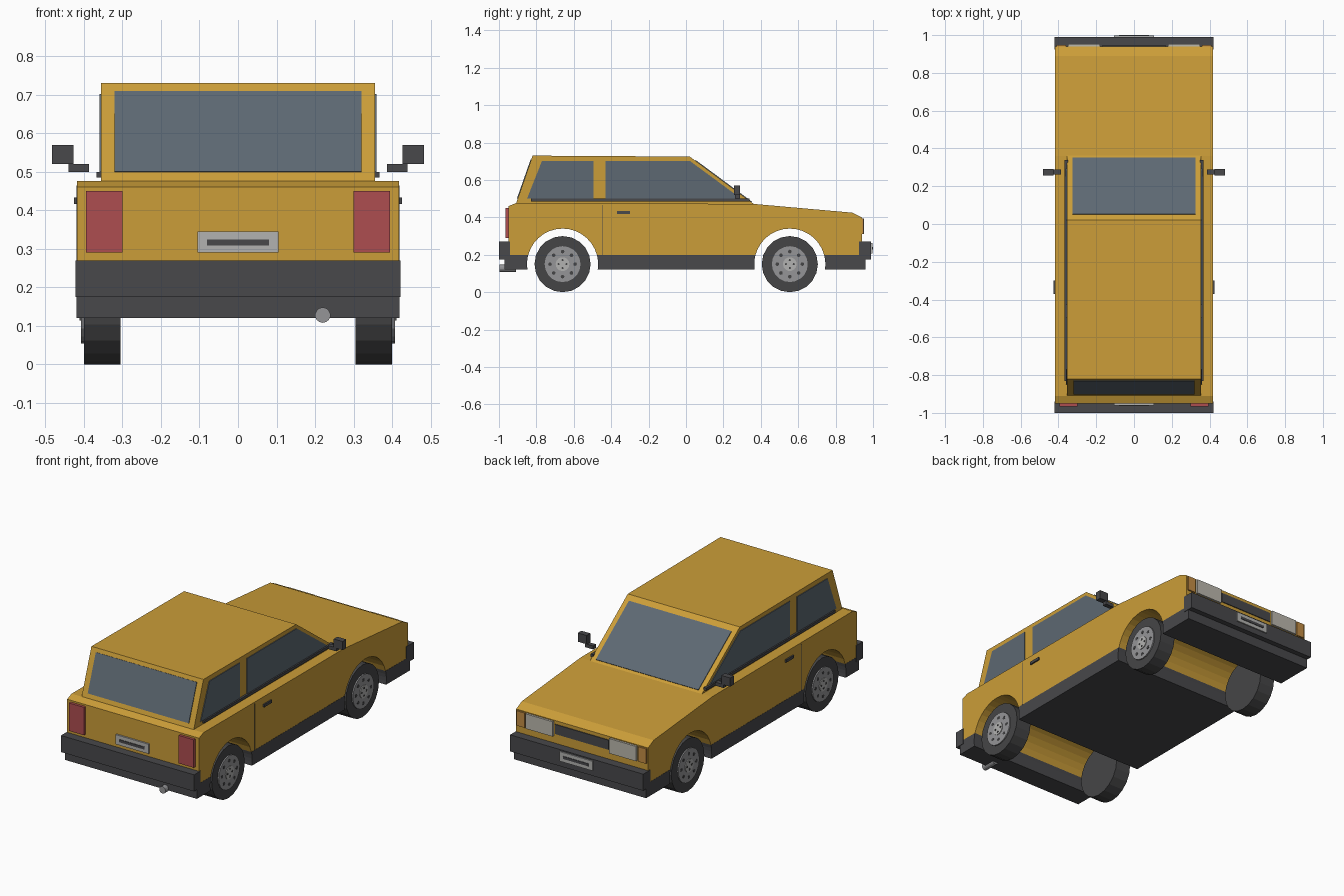
import bpy, bmesh
from math import sin, cos, pi, asin, hypot

if "Cube" in bpy.data.objects:
    bpy.data.objects.remove(bpy.data.objects["Cube"])


def material(name, r, g, b):
    m = bpy.data.materials.new(name)
    m.diffuse_color = (r, g, b, 1)
    m.use_nodes = True
    m.node_tree.nodes["Principled BSDF"].inputs["Base Color"].default_value = m.diffuse_color
    return m


PAINT = material("ochre_paint", 0.60, 0.34, 0.04)
DARK = material("dark_plastic", 0.065, 0.065, 0.07)
TYRE = material("rubber", 0.06, 0.06, 0.062)
GLASS = material("glass", 0.11, 0.14, 0.17)
RED = material("red_lens", 0.42, 0.075, 0.08)
AMBER = material("amber_lens", 0.55, 0.27, 0.06)
LENS = material("clear_lens", 0.50, 0.48, 0.42)
METAL = material("metal", 0.30, 0.30, 0.31)
PLATE = material("plate_grey", 0.45, 0.45, 0.44)


def prism(name, profile, x0, x1, mat):
    """Extrude a (y, z) outline from x0 to x1."""
    bm = bmesh.new()
    face = bm.faces.new([bm.verts.new((x0, y, z)) for y, z in profile])
    ext = bmesh.ops.extrude_face_region(bm, geom=[face])
    verts = [v for v in ext["geom"] if isinstance(v, bmesh.types.BMVert)]
    bmesh.ops.translate(bm, verts=verts, vec=(x1 - x0, 0, 0))
    bmesh.ops.recalc_face_normals(bm, faces=bm.faces)
    me = bpy.data.meshes.new(name)
    bm.to_mesh(me)
    bm.free()
    ob = bpy.data.objects.new(name, me)
    me.materials.append(mat)
    bpy.context.collection.objects.link(ob)
    return ob


def box(name, x0, x1, y0, y1, z0, z1, mat):
    return prism(name, [(y0, z0), (y1, z0), (y1, z1), (y0, z1)], x0, x1, mat)


def slab(name, p, q, t, hw, mat):
    """Thin sloping panel through (y, z) points p and q, centred on x = 0."""
    dy, dz = q[0] - p[0], q[1] - p[1]
    n = hypot(dy, dz)
    oy, oz = -dz / n * t, dy / n * t
    return prism(name, [(p[0] - oy, p[1] - oz), (q[0] - oy, q[1] - oz),
                        (q[0] + oy, q[1] + oz), (p[0] + oy, p[1] + oz)], -hw, hw, mat)


def circle(y, z, r, n):
    return [(y + r * cos(2 * pi * i / n), z + r * sin(2 * pi * i / n)) for i in range(n)]


REAR, FRONT, AXLE, ARCH = -0.66, 0.555, 0.15, 0.19


def arc(cy, z0, z1, side, n=4):
    """Arch edge from height z0 to z1 on one side (-1 rear, 1 front)."""
    a, b = asin((z0 - AXLE) / ARCH), asin((z1 - AXLE) / ARCH)
    angles = [a + (b - a) * i / n for i in range(n + 1)]
    return [(cy + side * ARCH * cos(t), AXLE + ARCH * sin(t)) for t in angles]


def arch(cy):
    top = AXLE + ARCH
    return arc(cy, 0.2, top, -1, 7) + arc(cy, top, 0.2, 1, 7)[1:]


# lower body with both wheel tunnels
prism("body", [(-0.95, 0.2)] + arch(REAR) + arch(FRONT) +
      [(0.94, 0.2), (0.94, 0.40), (0.89, 0.425), (0.36, 0.472),
       (-0.91, 0.476), (-0.95, 0.46)], -0.418, 0.418, PAINT)

# dark sills and floor between the tunnels
prism("rear_valance", [(-0.97, 0.2), (-0.97, 0.12)] + arc(REAR, 0.12, 0.2, -1),
      -0.419, 0.419, DARK)
prism("sill", arc(REAR, 0.2, 0.12, 1) + arc(FRONT, 0.12, 0.2, -1),
      -0.419, 0.419, DARK)
prism("front_valance", arc(FRONT, 0.2, 0.12, 1) + [(0.96, 0.12), (0.96, 0.2)],
      -0.419, 0.419, DARK)

# bumpers
box("rear_bumper", -0.422, 0.422, -1.0, -0.94, 0.175, 0.27, DARK)
box("front_bumper", -0.422, 0.422, 0.925, 0.99, 0.175, 0.27, DARK)

# cabin with front and rear screens
prism("cabin", [(-0.91, 0.47), (0.365, 0.47), (0.02, 0.725), (-0.82, 0.73)],
      -0.355, 0.355, PAINT)
slab("windscreen", (0.05, 0.703), (0.35, 0.481), 0.004, 0.325, GLASS)
slab("rear_window", (-0.90, 0.50), (-0.827, 0.708), 0.004, 0.32, GLASS)

# side details, repeated on both sides
for s, label in ((-1, "left"), (1, "right")):
    prism(label + "_rear_side_window",
          [(-0.85, 0.5), (-0.495, 0.5), (-0.495, 0.702), (-0.77, 0.702)],
          s * 0.35, s * 0.359, GLASS)
    prism(label + "_door_window",
          [(-0.43, 0.5), (0.295, 0.5), (0.02, 0.702), (-0.43, 0.702)],
          s * 0.35, s * 0.359, GLASS)
    box(label + "_window_trim", s * 0.35, s * 0.367, -0.83, 0.34, 0.485, 0.5, DARK)
    box(label + "_door_seam", s * 0.41, s * 0.4195, -0.447, -0.443, 0.2, 0.465, DARK)
    box(label + "_door_handle", s * 0.41, s * 0.426, -0.37, -0.30, 0.417, 0.433, DARK)
    box(label + "_mirror_stalk", s * 0.387, s * 0.44, 0.262, 0.288, 0.5, 0.52, DARK)
    box(label + "_mirror", s * 0.427, s * 0.483, 0.257, 0.29, 0.52, 0.57, DARK)
    box(label + "_tail_light", s * 0.30, s * 0.395, -0.965, -0.94, 0.29, 0.45, RED)
    box(label + "_headlight", s * 0.18, s * 0.35, 0.93, 0.952, 0.31, 0.395, LENS)
    box(label + "_indicator", s * 0.36, s * 0.41, 0.93, 0.948, 0.31, 0.395, AMBER)

    # wheels with rim, ring of holes, hub and bolts
    for y, end in ((REAR, "rear"), (FRONT, "front")):
        w = f"{label}_{end}_"
        prism(w + "tyre", circle(y, AXLE, 0.15, 20), s * 0.305, s * 0.40, TYRE)
        prism(w + "rim", circle(y, AXLE, 0.096, 20), s * 0.39, s * 0.407, METAL)
        for i, (hy, hz) in enumerate(circle(y, AXLE, 0.067, 8)):
            prism(f"{w}rim_hole_{i}", circle(hy, hz, 0.010, 8), s * 0.40, s * 0.408, TYRE)
        prism(w + "hub", circle(y, AXLE, 0.037, 14), s * 0.40, s * 0.411, PLATE)
        for i, (hy, hz) in enumerate(circle(y, AXLE, 0.021, 4)):
            prism(f"{w}bolt_{i}", circle(hy, hz, 0.006, 6), s * 0.405, s * 0.413, TYRE)

# grille and number plates
box("grille", -0.17, 0.17, 0.93, 0.945, 0.325, 0.38, DARK)
box("rear_plate", -0.105, 0.105, -0.96, -0.945, 0.29, 0.345, PLATE)
box("rear_plate_bar", -0.08, 0.08, -0.963, -0.955, 0.309, 0.324, DARK)
box("front_plate", -0.105, 0.105, 0.985, 0.997, 0.207, 0.262, PLATE)
box("front_plate_bar", -0.08, 0.08, 0.99, 1.0, 0.227, 0.242, DARK)

# exhaust pipe
bpy.ops.mesh.primitive_cylinder_add(vertices=14, radius=0.02, depth=0.09,
                                    location=(0.22, -0.953, 0.128), rotation=(pi / 2, 0, 0))
exhaust = bpy.context.object
exhaust.name = "exhaust"
exhaust.data.materials.append(METAL)
